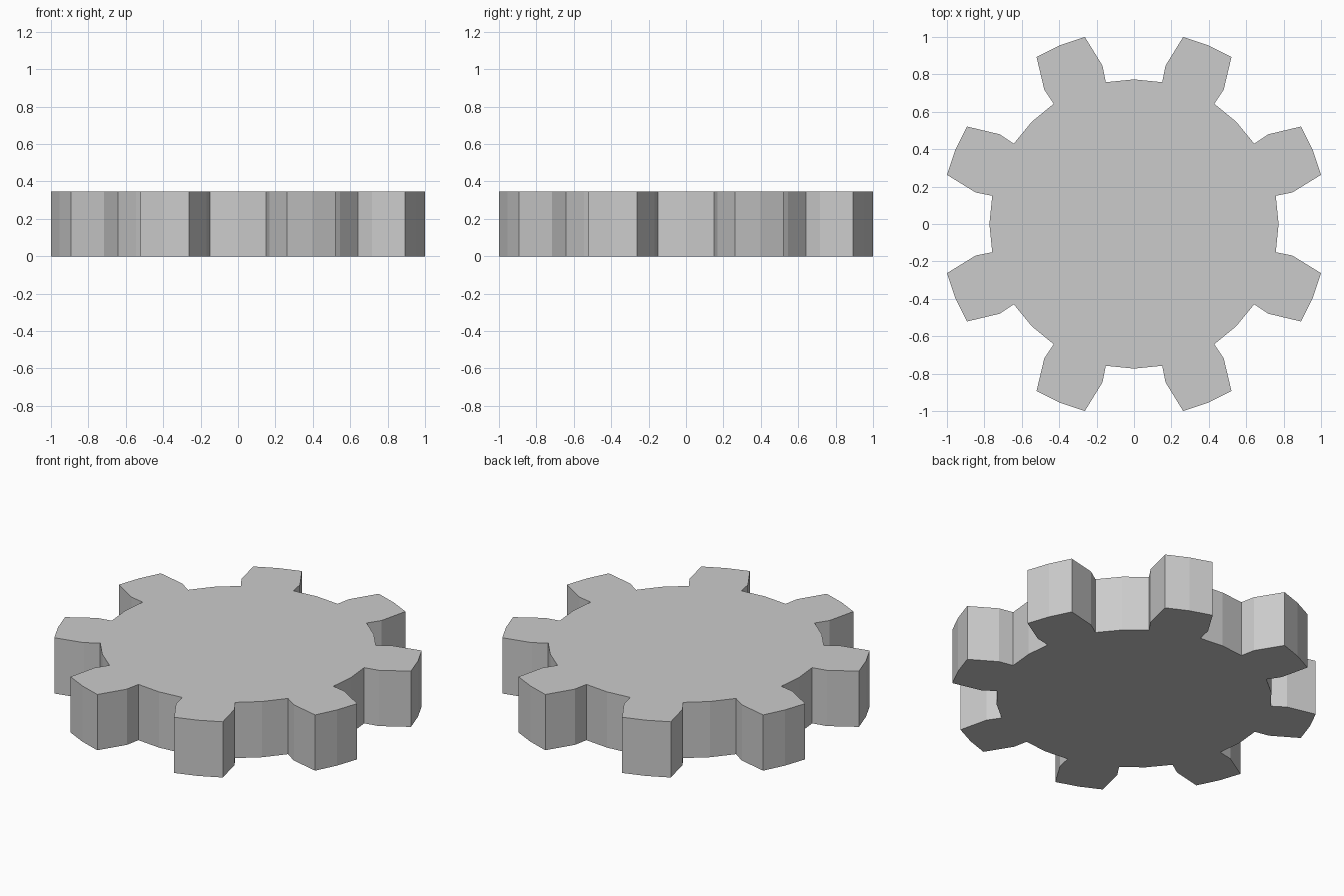
import bpy, bmesh
from math import radians, cos, sin

if "Cube" in bpy.data.objects:
    bpy.data.objects.remove(bpy.data.objects["Cube"])

TEETH = 8
HEIGHT = 0.345
ROOT, MID, TIP = 0.773, 0.863, 1.034

# One gear pitch: (angle from the tooth centre in degrees, radius)
PITCH = [(-22.5, ROOT), (-11.25, ROOT), (-11.25, MID), (-7.77, TIP), (0, TIP),
         (7.77, TIP), (11.25, MID), (11.25, ROOT)]

# Gear outline repeated around z, then extruded upward
bm = bmesh.new()
outline = []
for i in range(TEETH):
    centre = 22.5 + i * 360 / TEETH
    for angle, r in PITCH:
        a = radians(centre + angle)
        outline.append(bm.verts.new((r * cos(a), r * sin(a), 0)))
base = bm.faces.new(outline)
top = bmesh.ops.extrude_face_region(bm, geom=[base], use_keep_orig=True)
top_verts = [v for v in top["geom"] if isinstance(v, bmesh.types.BMVert)]
bmesh.ops.translate(bm, verts=top_verts, vec=(0, 0, HEIGHT))
bmesh.ops.recalc_face_normals(bm, faces=bm.faces)

mesh = bpy.data.meshes.new("gear_wheel")
bm.to_mesh(mesh)
bm.free()
bpy.context.collection.objects.link(bpy.data.objects.new("gear_wheel", mesh))
